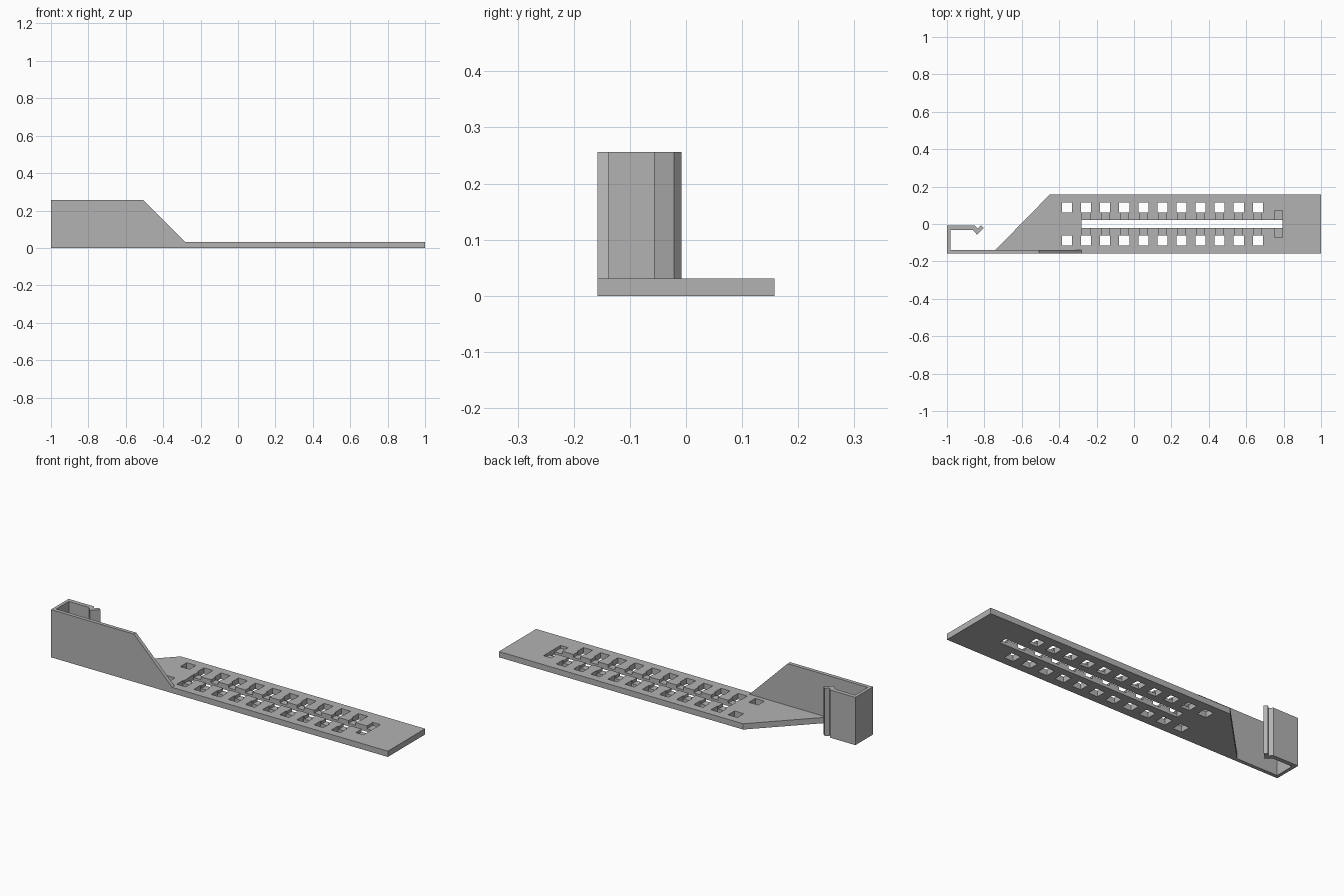
import bpy
import bmesh

if "Cube" in bpy.data.objects:
    bpy.data.objects.remove(bpy.data.objects["Cube"], do_unlink=True)

grey = bpy.data.materials.new("plain grey")
grey.use_nodes = True
colour = (0.45, 0.45, 0.45, 1)
grey.diffuse_color = colour
grey.node_tree.nodes["Principled BSDF"].inputs["Base Color"].default_value = colour

THICK, HEIGHT = 0.031, 0.256
HALF = 0.158
INNER = -0.138          # inside face of the upright wall


def make_object(name, bm):
    bmesh.ops.recalc_face_normals(bm, faces=bm.faces)
    mesh = bpy.data.meshes.new(name)
    bm.to_mesh(mesh)
    bm.free()
    mesh.materials.append(grey)
    obj = bpy.data.objects.new(name, mesh)
    bpy.context.collection.objects.link(obj)
    return obj


def prism(name, points, offset):
    """Extrude a closed outline of 3D points along an offset."""
    bm = bmesh.new()
    face = bm.faces.new([bm.verts.new(p) for p in points])
    new = bmesh.ops.extrude_face_region(bm, geom=[face])["geom"]
    verts = [v for v in new if isinstance(v, bmesh.types.BMVert)]
    bmesh.ops.translate(bm, verts=verts, vec=offset)
    return make_object(name, bm)


def boxes(name, rects, z0, z1):
    """One cutter made of upright boxes given as x0, x1, y0, y1."""
    bm = bmesh.new()
    for x0, x1, y0, y1 in rects:
        verts = bmesh.ops.create_cube(bm, size=1)["verts"]
        bmesh.ops.scale(bm, verts=verts, vec=(x1 - x0, y1 - y0, z1 - z0))
        bmesh.ops.translate(bm, verts=verts,
                            vec=((x0 + x1) / 2, (y0 + y1) / 2, (z0 + z1) / 2))
    obj = make_object(name, bm)
    obj.hide_render = True
    obj.hide_set(True)
    return obj


def cut(target, cutter):
    mod = target.modifiers.new(cutter.name, "BOOLEAN")
    mod.operation = "DIFFERENCE"
    mod.solver = "EXACT"
    mod.object = cutter
    bpy.context.view_layer.objects.active = target
    bpy.ops.object.modifier_apply(modifier=mod.name)
    bpy.data.objects.remove(cutter, do_unlink=True)


# Flat plate with one slanted end
outline = [(-0.74, INNER), (-0.28, INNER), (-0.28, -HALF),
           (1, -HALF), (1, HALF), (-0.45, HALF)]
plate = prism("base_plate", [(x, y, 0) for x, y in outline], (0, 0, THICK))

# Shallow channels joining the holes to the slot, and the wider end channel
columns = [-0.358 + 0.102 * i for i in range(11)]
channels = [(x - 0.021, x + 0.021, -0.075, 0.075) for x in columns[1:]]
channels.append((0.75, 0.795, -0.072, 0.072))
cut(plate, boxes("channel_cutter", channels, THICK * 0.5, THICK + 0.05))

# Two rows of square holes and the long slot, all the way through
holes = [(x - 0.027, x + 0.027, y - 0.027, y + 0.027)
         for x in columns for y in (-0.088, 0.088)]
holes.append((-0.28, 0.795, -0.022, 0.022))
cut(plate, boxes("hole_cutter", holes, -0.05, THICK + 0.05))

# Upright wall sloping down to the plate
wall = [(-1, 0), (-0.28, 0), (-0.28, THICK), (-0.507, HEIGHT), (-1, HEIGHT)]
prism("side_wall", [(x, -HALF, z) for x, z in wall], (0, INNER + HALF, 0))

# Folded clip with a V-shaped lip
clip = [(-1, INNER), (-1, -0.008), (-0.85, -0.008), (-0.835, -0.025),
        (-0.818, -0.008), (-0.803, -0.021), (-0.839, -0.057),
        (-0.863, -0.031), (-0.982, -0.031), (-0.982, INNER)]
prism("end_clip", [(x, y, 0) for x, y in clip], (0, 0, HEIGHT))
